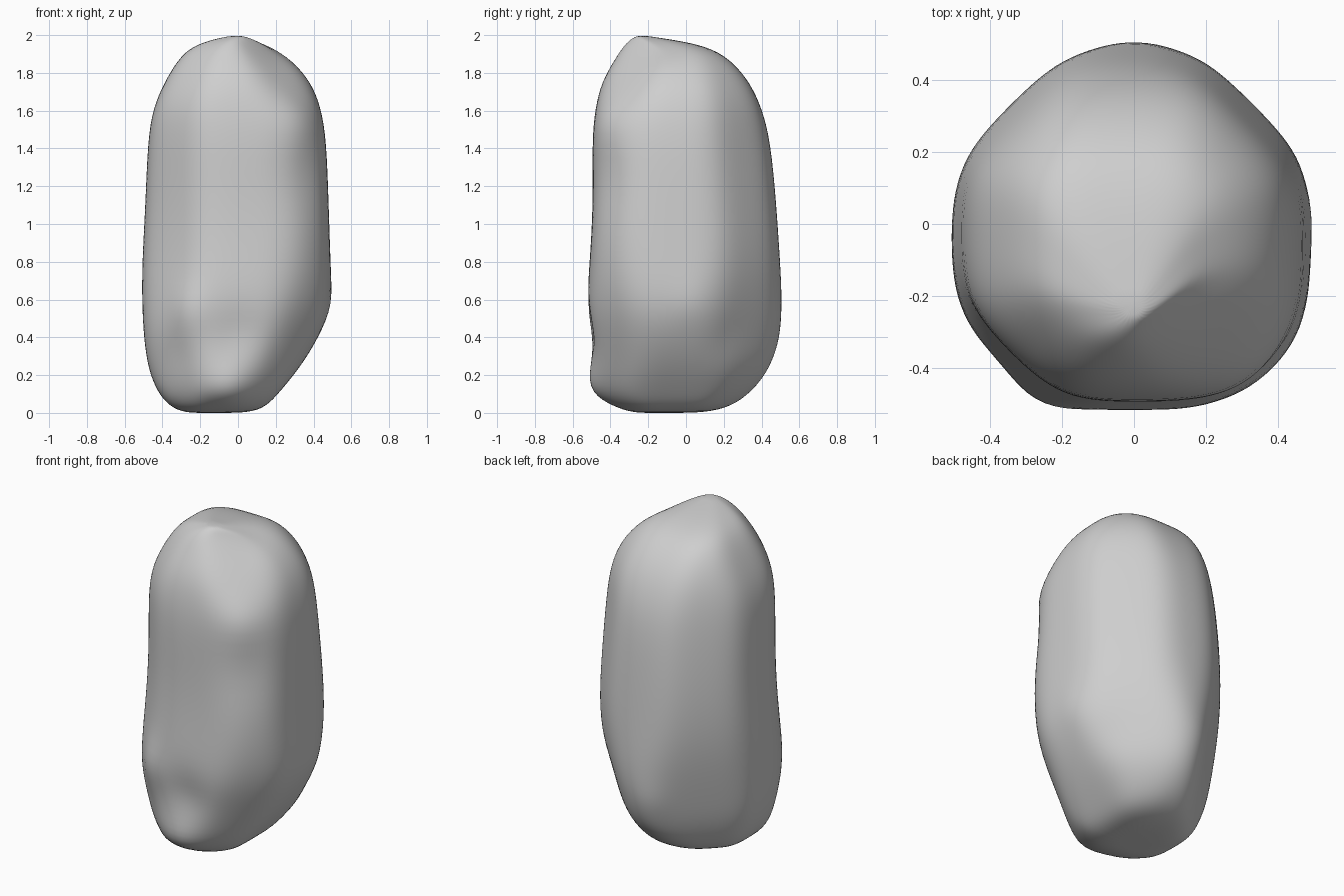
import bpy
import bmesh
from math import cos, sin, pi
from mathutils import Vector

cube = bpy.data.objects.get("Cube")
if cube:
    bpy.data.objects.remove(cube)

SEGMENTS = 32

# Height, then reach (hundredths) towards E, NE, N, NW, W, SW, S, SE
LEVELS = [
    (0, 6, 8, 10, 20, 28, 34, 28, 18),
    (3, 15, 19, 24, 29, 36, 42, 38, 29),
    (11, 22, 28, 36, 34, 43, 47, 51, 37),
    (24, 33, 37, 47, 39, 48, 50, 51, 42),
    (40, 43, 41, 51, 42, 50, 54, 51, 48),
    (57, 50, 45, 52, 45, 51, 54, 53, 54),
    (80, 49, 48, 50, 48, 51, 51, 51, 57),
    (110, 48, 46, 48, 48, 49, 49, 49, 56),
    (145, 47, 43, 45, 45, 48, 50, 50, 55),
    (162, 44, 41, 40, 42, 45, 49, 48, 49),
    (175, 39, 36, 34, 38, 39, 44, 45, 40),
    (187, 29, 27, 24, 31, 32, 37, 38, 30),
    (195, 18, 16, 11, 21, 24, 30, 33, 23),
    (199, 5, -10, -17, -8, 8, 22, 28, 21),
]

# Knobs and hollows: position, radius, push
DENTS = [
    ((-.28, -.5, .56), .11, .025),
    ((-.05, -.5, .14), .1, .015),
    ((0, -.52, .42), .14, -.025),
    ((-.35, -.45, .3), .12, -.015),
    ((.32, -.4, 1.53), .12, .02),
    ((.34, -.42, 1.25), .17, -.02),
    ((.5, .02, .58), .1, .01),
    ((.42, .25, .35), .14, -.015),
    ((-.1, .5, .4), .1, .01),
    ((.2, -.12, 1.92), .12, -.015),
]


def direction(angle):
    return Vector((cos(angle), sin(angle), 0))


def ring_points(level):
    """Rounded outline that touches eight supporting lines."""
    z, *reach = [value / 100 for value in level]
    centre = Vector(((reach[0] - reach[4]) / 2, (reach[2] - reach[6]) / 2, z))
    sides = [direction(i * pi / 4) for i in range(8)]
    points = []
    for s in range(SEGMENTS):
        ray = direction(2 * pi * s / SEGMENTS)
        total = 0
        for side, h in zip(sides, reach):
            gap = max(h - centre.dot(side), .03)
            total += (max(ray.dot(side), 0) / gap) ** 16
        points.append(centre + ray * total ** (-1 / 16))
    return points


# Loft the boulder through its outlines
bm = bmesh.new()
rings = [[bm.verts.new(p) for p in ring_points(level)] for level in LEVELS]
for low, high in zip(rings, rings[1:]):
    for i in range(SEGMENTS):
        j = (i + 1) % SEGMENTS
        bm.faces.new((low[i], low[j], high[j], high[i]))


def cap(ring, tip):
    end = bm.verts.new(tip)
    for i in range(SEGMENTS):
        bm.faces.new((ring[i], ring[(i + 1) % SEGMENTS], end))


cap(rings[0], (-.15, -.15, 0))
cap(rings[-1], (0, -.23, 2))
bmesh.ops.recalc_face_normals(bm, faces=bm.faces)
mesh = bpy.data.meshes.new("boulder")
bm.to_mesh(mesh)
bm.free()
boulder = bpy.data.objects.new("boulder", mesh)
bpy.context.collection.objects.link(boulder)
bpy.context.view_layer.objects.active = boulder
boulder.select_set(True)

subdivide = boulder.modifiers.new("subdivide", "SUBSURF")
subdivide.levels = 2
bpy.ops.object.modifier_apply(modifier=subdivide.name)

# Press the knobs and hollows into the surface
moves = []
for vert in mesh.vertices:
    push = sum(amount * 2.718 ** -((vert.co - Vector(spot)).length / radius) ** 2
               for spot, radius, amount in DENTS)
    moves.append(vert.normal * push)
for vert, move in zip(mesh.vertices, moves):
    vert.co += move

# Weather the creases away
bm = bmesh.new()
bm.from_mesh(mesh)
for _ in range(4):
    bmesh.ops.smooth_vert(bm, verts=bm.verts, factor=.5,
                          use_axis_x=True, use_axis_y=True, use_axis_z=True)
bm.to_mesh(mesh)
bm.free()
bpy.ops.object.shade_smooth()

# Stone colour
stone = bpy.data.materials.new("stone grey")
stone.use_nodes = True
colour = (.62, .62, .62, 1)
stone.diffuse_color = colour
stone.node_tree.nodes["Principled BSDF"].inputs["Base Color"].default_value = colour
mesh.materials.append(stone)
